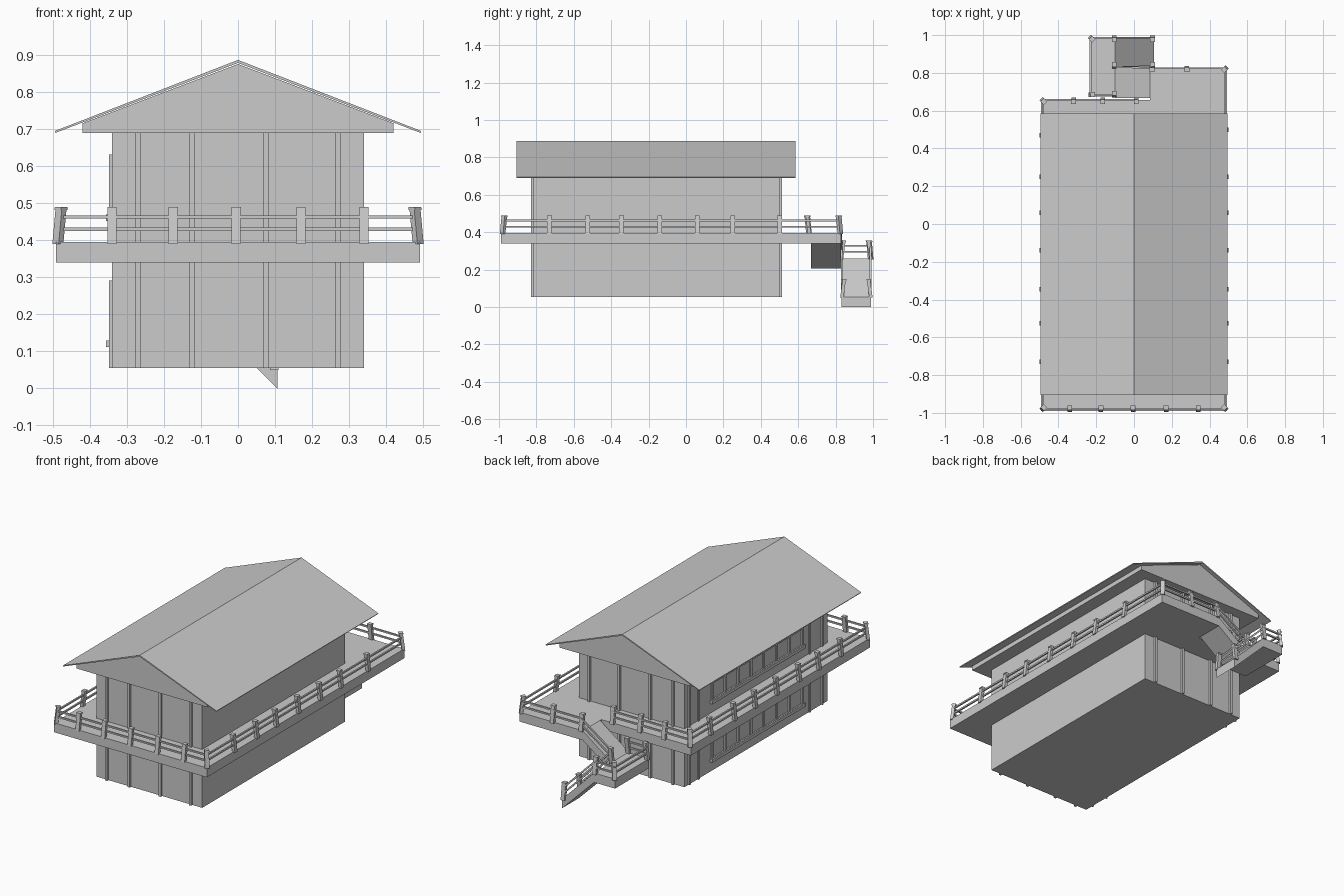
import bpy, bmesh, math
from mathutils import Vector, Matrix

if "Cube" in bpy.data.objects:
    bpy.data.objects.remove(bpy.data.objects["Cube"])


def finish(name, bm):
    bmesh.ops.recalc_face_normals(bm, faces=bm.faces)
    me = bpy.data.meshes.new(name)
    bm.to_mesh(me)
    bm.free()
    ob = bpy.data.objects.new(name, me)
    bpy.context.collection.objects.link(ob)
    return ob


def add_box(bm, x0, x1, y0, y1, z0, z1):
    m = Matrix.Translation(((x0 + x1) / 2, (y0 + y1) / 2, (z0 + z1) / 2))
    m = m @ Matrix.Diagonal((x1 - x0, y1 - y0, z1 - z0, 1))
    bmesh.ops.create_cube(bm, size=1, matrix=m)


def boxes(name, items):
    bm = bmesh.new()
    for b in items:
        add_box(bm, *b)
    return finish(name, bm)


def prism(name, pts, a, b, axis):
    """Extrude a 2D outline along y (points are x, z) or z (points are x, y)."""
    bm = bmesh.new()
    co = (lambda p, t: (p[0], t, p[1])) if axis == 'y' else (lambda p, t: (p[0], p[1], t))
    face = bm.faces.new([bm.verts.new(co(p, a)) for p in pts])
    new = bmesh.ops.extrude_face_region(bm, geom=[face])['geom']
    step = Vector((0, b - a, 0) if axis == 'y' else (0, 0, b - a))
    bmesh.ops.translate(bm, vec=step, verts=[v for v in new if isinstance(v, bmesh.types.BMVert)])
    return finish(name, bm)


def add_post(bm, x, y, z, out, h=0.095):
    """Post standing on z; out is the outward angle, the top leans inward."""
    lean = Matrix.Identity(4)
    lean[0][2] = -0.13
    m = Matrix.Translation((x, y, z)) @ Matrix.Rotation(math.radians(out), 4, 'Z') @ lean
    for w, d, z0, z1 in ((0.018, 0.024, -0.005, h - 0.008), (0.024, 0.025, h - 0.008, h)):
        bmesh.ops.create_cube(bm, size=1, matrix=m @ Matrix.Translation((0, 0, (z0 + z1) / 2))
                              @ Matrix.Diagonal((w, d, z1 - z0, 1)))


def add_rails(bm, p, q, r=0.009):
    for dz in (0.035, 0.068):
        a, b = (Vector(v) + Vector((0, 0, dz)) for v in (p, q))
        d = b - a
        m = Matrix.Translation((a + b) / 2) @ d.to_track_quat('X', 'Z').to_matrix().to_4x4()
        bmesh.ops.create_cube(bm, size=1, matrix=m @ Matrix.Diagonal((d.length, r, r, 1)))


def railing(name, posts, runs):
    bm = bmesh.new()
    for p in posts:
        add_post(bm, *p)
    for p, q in zip(runs, runs[1:]):
        add_rails(bm, p, q)
    return finish(name, bm)


# Main building
Y0, Y1 = -0.815, 0.50
boxes("house_body", [(-0.34, 0.34, Y0, Y1, 0.055, 0.69)])
boxes("wall_battens", [(x - 0.007, x + 0.007, a, b, 0.055, 0.69)
                       for x in (-0.27, -0.125, 0.075, 0.27)
                       for a, b in ((Y0 - 0.013, Y0 + 0.01), (Y1 - 0.01, Y1 + 0.013))])

# Roof: ceiling plate, gable block and thin pitched sheet
boxes("ceiling_plate", [(-0.42, 0.42, -0.885, 0.565, 0.69, 0.716)])
prism("gable_block", [(-0.42, 0.716), (0.42, 0.716), (0, 0.876)], -0.885, 0.565, 'y')
prism("roof", [(-0.495, 0.695), (0, 0.887), (0.495, 0.695), (0.493, 0.690), (0, 0.879), (-0.493, 0.690)],
      -0.905, 0.585, 'y')

# Upper walkway
D = 0.395
prism("deck", [(-0.492, -0.99), (0.492, -0.99), (0.492, 0.828), (0.085, 0.828), (0.085, 0.657), (-0.492, 0.657)],
      0.34, D, 'z')

# Windows and doors on the left side, one set per floor
for label, base in (("lower", 0.055), ("upper", D)):
    z0, z1 = base + 0.065, base + 0.237
    wy0, wy1, n = -0.58, 0.25, 7
    step = (wy1 - wy0) / n
    bars = [(-0.348, -0.335, wy0 + i * step - 0.007, wy0 + i * step + 0.007, z0, z1) for i in range(n + 1)]
    bars += [(-0.348, -0.335, wy0, wy1, z, z + 0.012) for z in (z0, z1 - 0.012, z0 + 0.105)]
    bars.append((-0.356, -0.335, wy0 - 0.015, wy1 + 0.015, z0 - 0.008, z0 + 0.01))
    boxes(label + "_window_frame", bars)
    door = []
    for a, b in ((-0.77, -0.64), (0.37, 0.465)):
        door += [(-0.348, -0.335, a, a + 0.012, base, z1), (-0.348, -0.335, b - 0.012, b, base, z1),
                 (-0.348, -0.335, a, b, z1 - 0.012, z1)]
    boxes(label + "_door_frames", door)

# Deck railings
E = 0.486
side = (-0.73, -0.525, -0.345, -0.14, 0.06, 0.25)
posts = [(E, -0.98, D, -45), (-E, -0.98, D, -135), (E, 0.825, D, 45), (-E, 0.657, D, 135)]
posts += [(x, -0.985, D, -90) for x in (-0.34, -0.175, -0.005, 0.17, 0.34)]
posts += [(E + 0.004, y, D, 0) for y in side + (0.5,)]
posts += [(-E - 0.004, y, D, 180) for y in side + (0.47,)]
posts += [(x, 0.66, D, 90) for x in (-0.32, -0.165, 0.012)]
posts += [(x, 0.828, D, 90) for x in (0.28, 0.095)]
R = 0.482
railing("deck_railing", posts, [(0.02, 0.656, D), (-R, 0.656, D), (-R, -0.978, D), (R, -0.978, D),
                                (R, 0.824, D), (0.095, 0.824, D)])

# Stair ramps and landing
L, T = 0.26, 0.055
prism("upper_ramp", [(0.085, D), (-0.1, L), (-0.1, L - T), (0.085, D - T)], 0.668, 0.828, 'y')
boxes("landing", [(-0.235, -0.1, 0.675, 0.988, L - T, L)])
prism("lower_ramp", [(-0.1, L), (0.106, T), (0.106, 0), (-0.1, L - T)], 0.832, 0.988, 'y')

# Stair railings
railing("outer_stair_railing",
        [(-0.23, 0.685, L, 180), (-0.105, 0.68, L, -90), (-0.23, 0.987, L, 135), (-0.105, 0.988, L, 90),
         (0.098, 0.988, T, 90)],
        [(-0.105, 0.682, L), (-0.23, 0.682, L), (-0.23, 0.986, L), (-0.105, 0.986, L), (0.098, 0.986, T)])
railing("inner_stair_railing", [(-0.105, 0.832, L, -90), (0.098, 0.834, T, -90)],
        [(0.095, 0.826, D), (-0.105, 0.832, L), (0.098, 0.834, T)])
